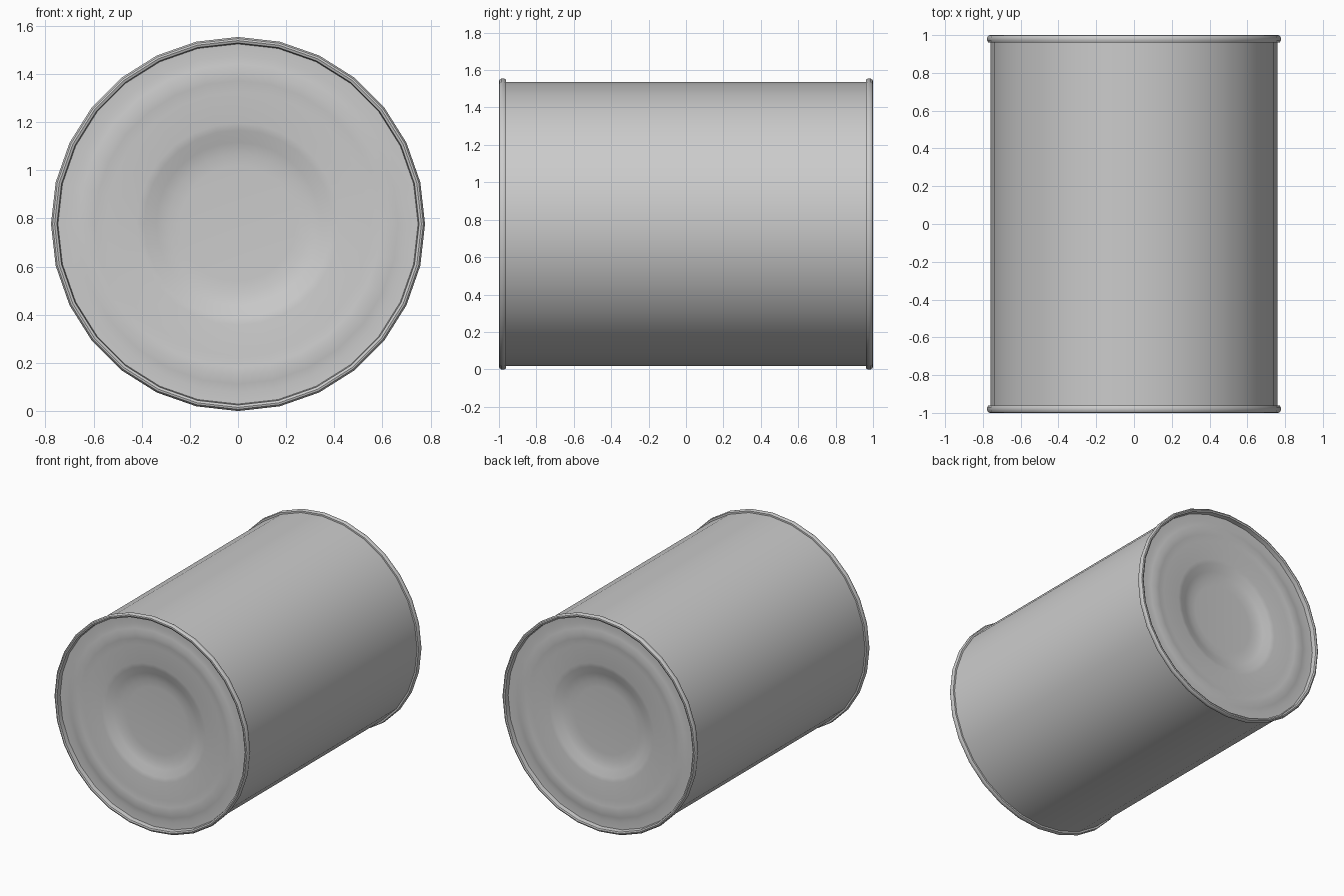
import bpy, bmesh, math

if "Cube" in bpy.data.objects:
    bpy.data.objects.remove(bpy.data.objects["Cube"])

SIDES = 28
CENTRE_Z = 0.777


def lathe(name, profile):
    """Revolve (radius, y) points around the can's y axis; radius 0 closes with a fan."""
    bm = bmesh.new()
    rings = []
    for r, y in profile:
        if r == 0:
            rings.append([bm.verts.new((0, y, CENTRE_Z))] * SIDES)
            continue
        angles = [2 * math.pi * i / SIDES for i in range(SIDES)]
        rings.append([bm.verts.new((r * math.sin(a), y, CENTRE_Z + r * math.cos(a)))
                      for a in angles])
    for lower, upper in zip(rings, rings[1:]):
        for i in range(SIDES):
            j = (i + 1) % SIDES
            corners = [lower[i], lower[j], upper[j], upper[i]]
            bm.faces.new(list(dict.fromkeys(corners)))
    bmesh.ops.recalc_face_normals(bm, faces=bm.faces)
    mesh = bpy.data.meshes.new(name)
    bm.to_mesh(mesh)
    bm.free()
    obj = bpy.data.objects.new(name, mesh)
    bpy.context.collection.objects.link(obj)
    bpy.ops.object.select_all(action='DESELECT')
    obj.select_set(True)
    bpy.context.view_layer.objects.active = obj
    bpy.ops.object.shade_smooth_by_angle(angle=math.radians(35))
    return obj


# One end: rolled rim, recessed lid, raised ring and sunken centre panel
end = [
    (0.76, 0.962), (0.772, 0.962), (0.777, 0.972), (0.777, 0.988),
    (0.770, 0.998), (0.762, 1.0), (0.752, 0.996), (0.748, 0.965),
    (0.70, 0.963), (0.665, 0.967), (0.63, 0.973), (0.595, 0.968),
    (0.55, 0.964), (0.42, 0.963), (0.39, 0.957), (0.34, 0.937),
    (0.29, 0.926), (0.24, 0.923), (0, 0.923),
]

# Whole can as a single closed skin, with the end mirrored front and back
front_end = [(r, -y) for r, y in reversed(end)]
lathe("can", front_end + end)
